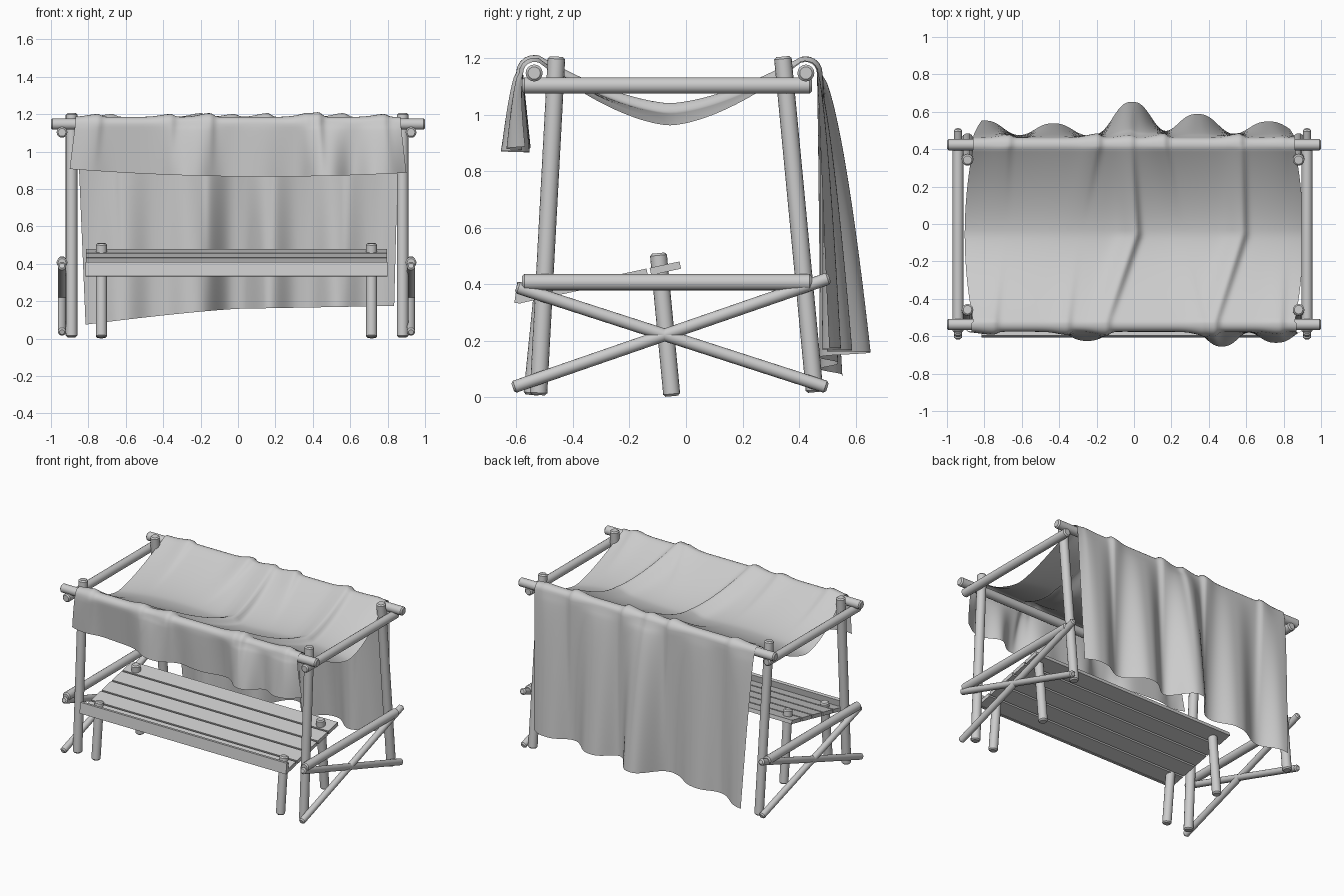
import bpy, bmesh
from math import sin, cos, pi, exp, radians, atan
from mathutils import Vector, Matrix

if "Cube" in bpy.data.objects:
    bpy.data.objects.remove(bpy.data.objects["Cube"])


def make(name, bm, angle=35):
    me = bpy.data.meshes.new(name)
    bm.to_mesh(me)
    bm.free()
    ob = bpy.data.objects.new(name, me)
    bpy.context.collection.objects.link(ob)
    bpy.ops.object.select_all(action='DESELECT')
    ob.select_set(True)
    bpy.context.view_layer.objects.active = ob
    bpy.ops.object.shade_smooth_by_angle(angle=radians(angle))
    return ob


def pole(name, a, b, r=0.029):
    """Round pole from a to b with chamfered ends."""
    a, b = Vector(a), Vector(b)
    d = b - a
    bm = bmesh.new()
    bmesh.ops.create_cone(bm, cap_ends=True, segments=16, radius1=r, radius2=r, depth=d.length)
    rims = [e for e in bm.edges if abs(e.verts[0].co.z - e.verts[1].co.z) < 1e-5]
    bmesh.ops.bevel(bm, geom=rims, offset=0.008, segments=1, affect='EDGES')
    rot = d.to_track_quat('Z', 'Y').to_matrix().to_4x4()
    bm.transform(Matrix.Translation((a + b) / 2) @ rot)
    return make(name, bm)


def board(name, loc, size, tilt=0):
    bm = bmesh.new()
    bmesh.ops.create_cube(bm, size=1)
    bm.transform(Matrix.Translation(loc) @ Matrix.Rotation(tilt, 4, 'X') @ Matrix.Diagonal((*size, 1)))
    return make(name, bm)


# End frames and bench legs, mirrored left/right
for s, side in ((-1, "left"), (1, "right")):
    x, xo, xb = 0.885 * s - 0.005, 0.933 * s - 0.008, 0.722 * s - 0.008
    pole(f"front_post_{side}", (x, -0.522, 0.008), (x, -0.458, 1.205), 0.031)
    pole(f"back_post_{side}", (x, 0.455, 0.018), (x, 0.342, 1.205), 0.031)
    pole(f"top_side_rail_{side}", (xo, -0.58, 1.103), (xo, 0.445, 1.103))
    pole(f"low_side_rail_{side}", (xo, -0.58, 0.407), (xo, 0.445, 0.407))
    pole(f"brace_rising_{side}", (xo, -0.613, 0.035), (xo, 0.508, 0.422), 0.022)
    pole(f"brace_falling_{side}", (xo, -0.6, 0.39), (xo, 0.5, 0.035), 0.022)
    pole(f"bench_front_leg_{side}", (xb, -0.545, 0.008), (xb, -0.505, 0.405), 0.03)
    pole(f"bench_back_leg_{side}", (xb, -0.05, 0.004), (xb, -0.098, 0.51), 0.03)

# Long top rails
pole("front_long_rail", (-1, -0.537, 1.147), (1, -0.537, 1.147), 0.03)
pole("back_long_rail", (-1, 0.424, 1.147), (1, 0.424, 1.147), 0.03)

# Sloping bench planks and front board
slope = 0.215
for i in range(5):
    y = -0.073 - 0.117 * i
    board(f"bench_plank_{i + 1}", (-0.008, y, 0.457 + slope * (y + 0.07)), (1.61, 0.108, 0.026), atan(slope))
board("bench_front_board", (-0.008, -0.59, 0.37), (1.615, 0.024, 0.075), radians(-8))


# Draped cloth
def bump(x, c, w, p=2):
    return exp(-(abs(x - c) / w) ** p)


# ridge: x at front, middle, back; height at front, middle, back
RIDGES = [(-0.15, 0.01, -0.02, .02, .04, .015), (0.43, 0.58, 0.57, .025, .035, .02),
          (-0.36, -0.30, -0.2, .015, .0, .02), (0.36, 0.25, 0.16, .01, .0, .02),
          (0.78, 0.8, 0.8, .015, .0, .005), (-0.75, -0.7, -0.68, .015, .0, .015)]
# flap folds: centre, depth, half width
BACK = [(-0.8, .085, .12), (-0.43, .07, .12), (-0.01, .185, .125), (0.34, .12, .13), (0.72, .08, .13)]
FRONT = [(-0.82, .03, .1), (-0.25, .075, .13), (0.1, .025, .12), (0.47, .105, .11), (0.76, .085, .12)]


def ridge(x, s):
    """Fold height, steep on one side; s runs 0 at front rail to 1 at back rail."""
    total = 0
    k = abs(2 * s - 1)
    k2 = k * k
    for f, m, b, hf, hm, hb in RIDGES:
        e, h = (f, hf) if s < 0.5 else (b, hb)
        c = m + (e - m) * k
        total += (hm + (h - hm) * k2) * bump(x, c, 0.075 if x < c else 0.025)
    return total


def lerp_path(t, top, hem):
    return top + (hem - top) * t


NA, NR, NS, NB = 14, 6, 44, 30


def cloth_column(u):
    """Points from front hem over both rails to back hem, for u in -1..1."""
    pts = []
    rf, rb = ridge(u * 0.87, 0), ridge(u * 0.87, 1)
    zf = 0.867 + 0.03 * u * u - 0.01 * u
    for i in range(NA):
        t = 1 - i / NA
        x = u * (0.87 + 0.03 * t)
        out = sum(h * bump(x, c, w, 2.6) for c, h, w in FRONT)
        y = -0.577 - rf * (1 - t) - out * t ** 0.8 + 0.027 * t
        pts.append((x, y, lerp_path(t, 1.15, zf)))
    for i in range(NR):
        a = pi - i / NR * radians(115)
        r = 0.039 + rf
        pts.append((u * 0.87, -0.537 + r * cos(a), 1.147 + r * sin(a)))
    for i in range(NS + 1):
        s = i / NS
        w = abs(2 * s - 1)
        x = u * (0.86 + 0.045 * (1 - w * w))
        depth = 0.182 + 0.04 * u ** 6 + 0.012 * sin(5 * u + 1) * (1 - u * u)
        pts.append((x, -0.52 + 0.927 * s, 1.184 - depth * (1 - w ** 1.6) + ridge(x, s)))
    for i in range(1, NR + 1):
        a = radians(115) * (1 - i / NR)
        r = 0.039 + rb
        pts.append((u * 0.86, 0.424 + r * cos(a), 1.147 + r * sin(a)))
    zb = 0.16 + 0.015 * u - 0.07 * max(0, -u) ** 1.3
    for i in range(1, NB + 1):
        t = i / NB
        x = u * (0.86 - 0.035 * t) + 0.01 * t
        out = sum(h * bump(x, c, w, 2.6) for c, h, w in BACK)
        pts.append((x, 0.463 + rb * (1 - t) + out * t ** 0.65 + 0.005 * t, lerp_path(t, 1.147, zb)))
    return pts


bm = bmesh.new()
COLS = 160
cols = [[bm.verts.new(p) for p in cloth_column(2 * j / COLS - 1)] for j in range(COLS + 1)]
for c0, c1 in zip(cols, cols[1:]):
    for k in range(len(c0) - 1):
        bm.faces.new((c0[k], c1[k], c1[k + 1], c0[k + 1]))
make("cloth_canopy", bm, 60)
